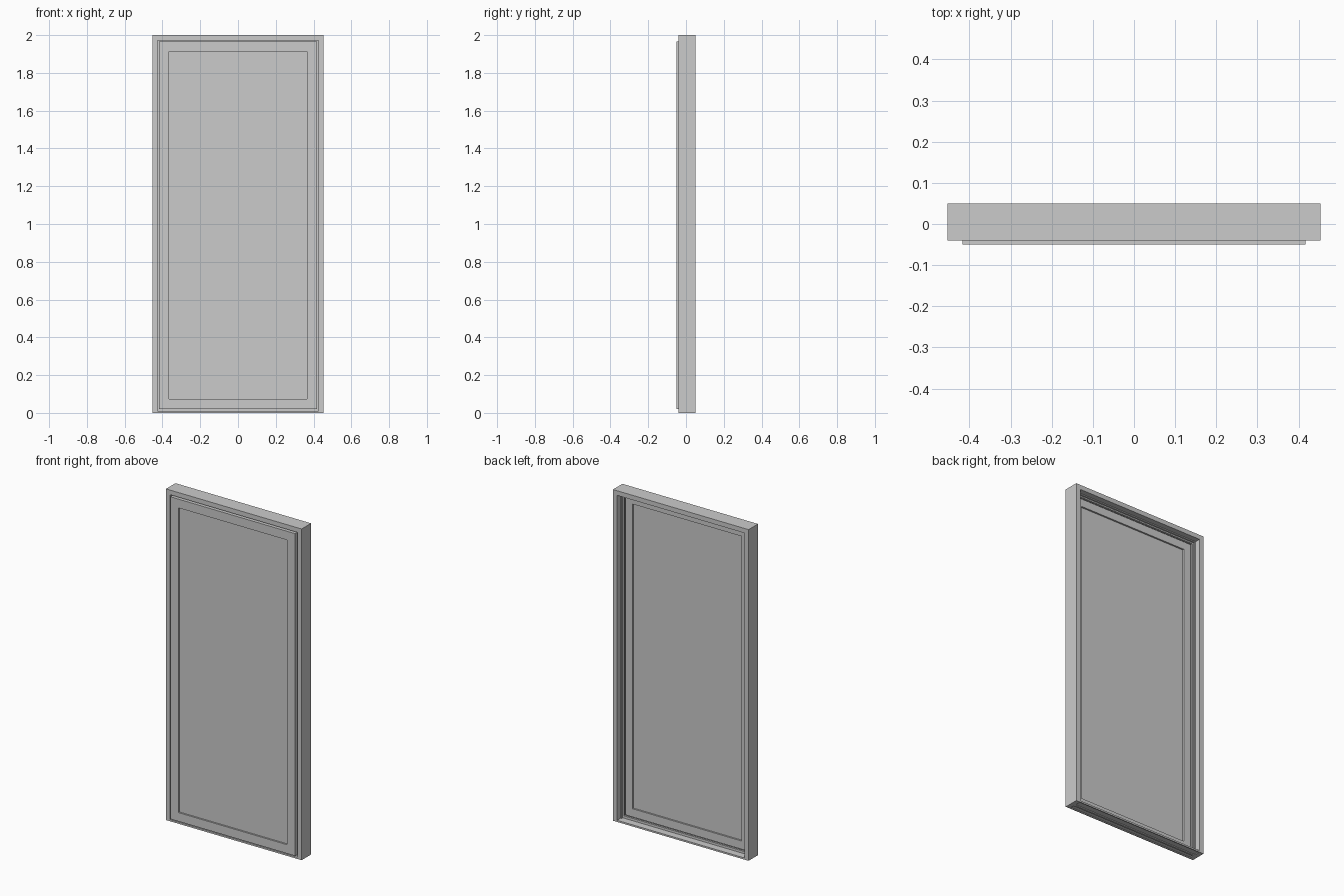
import bpy, bmesh

if "Cube" in bpy.data.objects:
    bpy.data.objects.remove(bpy.data.objects["Cube"])


def sweep(name, profile, half_w, z0, z1, closed=True):
    """Sweep an (inset, y) profile around a mitred rectangle; open = no bottom rail."""
    def corners(i):
        low = z0 + i if closed else z0
        return [(-half_w + i, low), (-half_w + i, z1 - i),
                (half_w - i, z1 - i), (half_w - i, low)]
    bm = bmesh.new()
    rows = [[bm.verts.new((x, y, z)) for x, z in corners(i)] for i, y in profile]
    n = len(rows)
    for a in range(n):
        b = (a + 1) % n
        for c in range(4 if closed else 3):
            d = (c + 1) % 4
            bm.faces.new((rows[a][c], rows[a][d], rows[b][d], rows[b][c]))
    if not closed:
        bm.faces.new([r[0] for r in rows])
        bm.faces.new([r[3] for r in rows])
    return finish(name, bm)


def extrude_x(name, profile, half_w):
    """Extrude a (y, z) profile along x."""
    bm = bmesh.new()
    face = bm.faces.new([bm.verts.new((-half_w, y, z)) for y, z in profile])
    out = bmesh.ops.extrude_face_region(bm, geom=[face])
    verts = [g for g in out["geom"] if isinstance(g, bmesh.types.BMVert)]
    bmesh.ops.translate(bm, vec=(2 * half_w, 0, 0), verts=verts)
    return finish(name, bm)


def finish(name, bm):
    bmesh.ops.recalc_face_normals(bm, faces=bm.faces[:])
    mesh = bpy.data.meshes.new(name)
    bm.to_mesh(mesh)
    bm.free()
    ob = bpy.data.objects.new(name, mesh)
    bpy.context.collection.objects.link(ob)
    return ob


# Outer frame: two jambs and a head with a stepped stop on the inside
sweep("outer_frame", [(0, -0.04), (0.028, -0.04), (0.028, -0.006), (0.042, -0.006),
                      (0.042, 0.006), (0.034, 0.006), (0.034, 0.016),
                      (0.028, 0.016), (0.028, 0.05), (0, 0.05)],
      0.453, 0, 2.0, closed=False)

# Low threshold with a hollow, ribbed underside
extrude_x("threshold", [(-0.04, 0), (-0.04, 0.01), (-0.006, 0.01), (-0.006, 0.024),
                        (0.006, 0.024), (0.006, 0.01), (0.05, 0.01), (0.05, 0),
                        (0.044, 0), (0.044, 0.005), (0.006, 0.005), (0.006, 0),
                        (-0.006, 0), (-0.006, 0.005), (-0.034, 0.005), (-0.034, 0)],
          0.425)

# Opening sash, standing slightly proud of the frame at the front
sweep("sash", [(0, -0.05), (0.053, -0.05), (0.053, -0.01), (0.006, -0.01),
               (0.006, -0.016), (0, -0.016)], 0.417, 0.02, 1.966)

# Panel set into the sash
bpy.ops.mesh.primitive_cube_add(size=1, location=(0, -0.03, 0.993))
panel = bpy.context.object
panel.name = "glass_panel"
panel.scale = (0.732, 0.02, 1.844)
